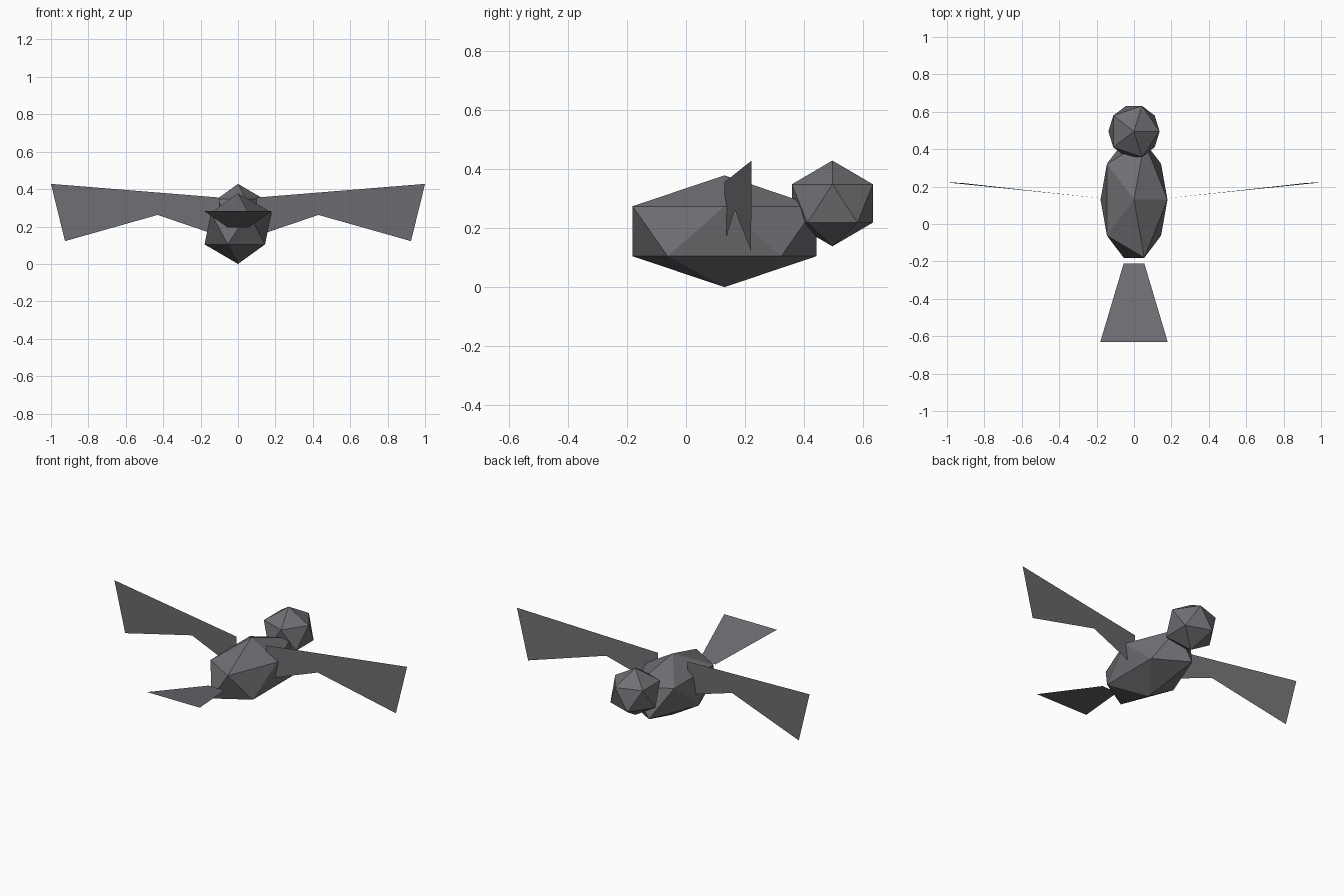
import bpy
import bmesh
from mathutils import Matrix, Vector

cube = bpy.data.objects.get("Cube")
if cube:
    bpy.data.objects.remove(cube, do_unlink=True)

# One slate grey plumage colour
GREY = (0.16, 0.16, 0.175, 1.0)
plumage = bpy.data.materials.new("slate_grey")
plumage.use_nodes = True
plumage.diffuse_color = GREY
plumage.node_tree.nodes["Principled BSDF"].inputs["Base Color"].default_value = GREY


def finish(name, bm):
    mesh = bpy.data.meshes.new(name)
    bm.to_mesh(mesh)
    bm.free()
    mesh.materials.append(plumage)
    obj = bpy.data.objects.new(name, mesh)
    bpy.context.collection.objects.link(obj)
    return obj


def faceted_ball(name, centre, radii):
    """A stretched twenty-sided ball."""
    bm = bmesh.new()
    shape = Matrix.Translation(centre) @ Matrix.Diagonal((*radii, 1))
    bmesh.ops.create_icosphere(bm, subdivisions=1, radius=1, matrix=shape)
    return finish(name, bm)


def sheet(name, outline):
    """A single flat feather panel."""
    bm = bmesh.new()
    bm.faces.new([bm.verts.new(Vector(p)) for p in outline])
    return finish(name, bm)


# Body and head
faceted_ball("body", (0, 0.13, 0.189), (0.2, 0.365, 0.189))
faceted_ball("head", (0, 0.495, 0.283), (0.153, 0.161, 0.145))

# Wings: notched panels swept towards the head, mirrored across x
wings = sheet("wings", [
    (0.1, 0.13, 0.355),
    (0.1, 0.13, 0.15),
    (0.43, 0.165, 0.262),
    (0.925, 0.22, 0.122),
    (1.0, 0.222, 0.428),
])
wings.modifiers.new("mirror", 'MIRROR').use_axis[0] = True

# Tail: a fan rising away from the body
sheet("tail", [
    (0.055, -0.21, 0.195),
    (-0.055, -0.21, 0.195),
    (-0.18, -0.63, 0.282),
    (0.18, -0.63, 0.282),
])
